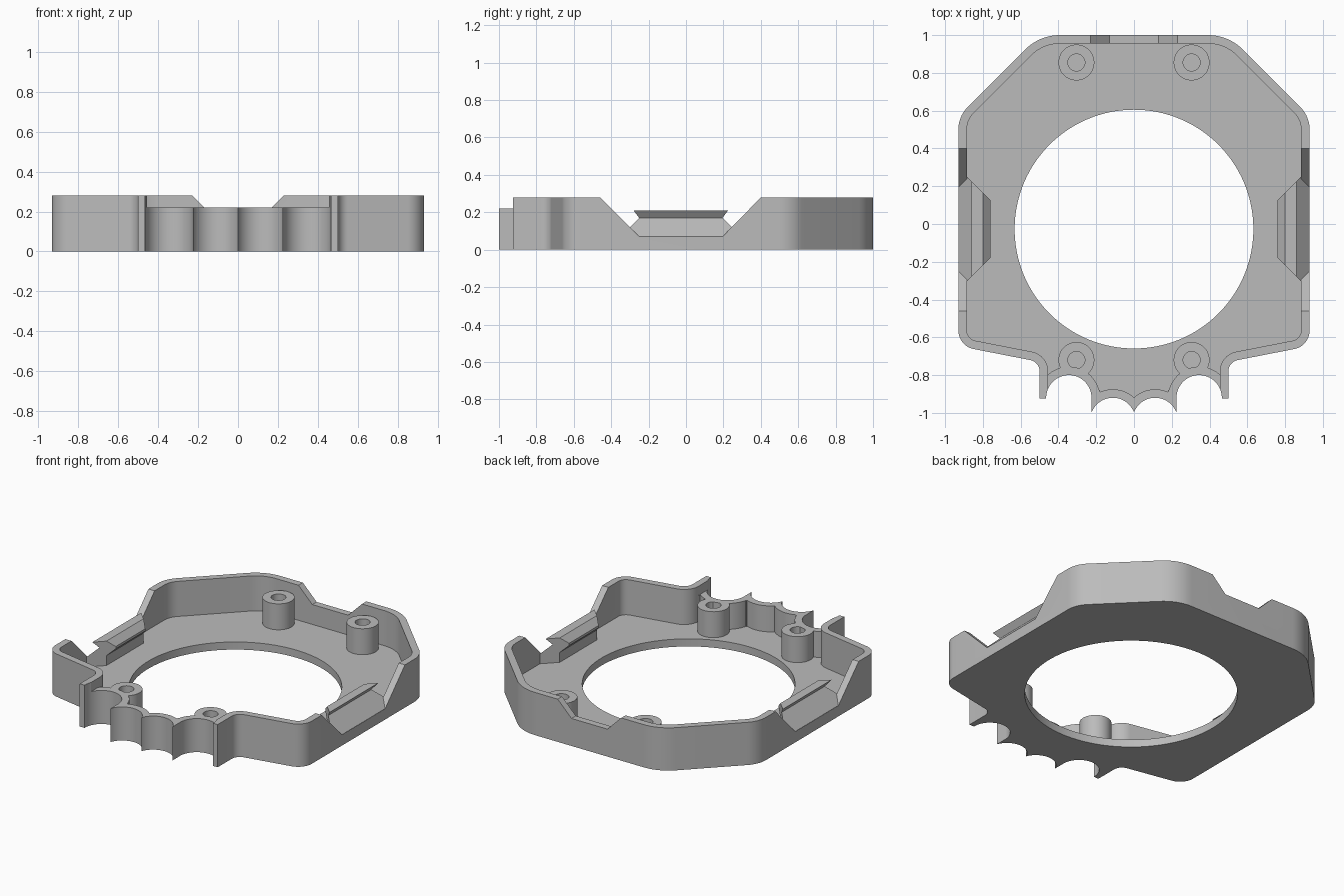
import bpy, bmesh, math
from mathutils import Vector

cube = bpy.data.objects.get("Cube")
if cube:
    bpy.data.objects.remove(cube, do_unlink=True)

HEIGHT, FLOOR, FRONT_TOP, WALL = 0.28, 0.05, 0.22, 0.045

grey = bpy.data.materials.new("light grey")
grey.use_nodes = True
colour = (0.5, 0.5, 0.5, 1)
grey.diffuse_color = colour
grey.node_tree.nodes["Principled BSDF"].inputs["Base Color"].default_value = colour


def prism(name, start, end):
    """Solid between two matching rings of points."""
    bm = bmesh.new()
    a = [bm.verts.new(p) for p in start]
    b = [bm.verts.new(p) for p in end]
    n = len(a)
    bm.faces.new(a)
    bm.faces.new(b[::-1])
    for i in range(n):
        j = (i + 1) % n
        bm.faces.new((a[j], a[i], b[i], b[j]))
    bmesh.ops.recalc_face_normals(bm, faces=bm.faces)
    mesh = bpy.data.meshes.new(name)
    bm.to_mesh(mesh)
    bm.free()
    ob = bpy.data.objects.new(name, mesh)
    bpy.context.collection.objects.link(ob)
    mesh.materials.append(grey)
    return ob


def extrude_z(name, pts, z0, z1):
    return prism(name, [(x, y, z0) for x, y in pts], [(x, y, z1) for x, y in pts])


def disc(name, x, y, r, z0, z1, sides=64):
    turn = [math.tau * i / sides for i in range(sides)]
    return extrude_z(name, [(x + r * math.cos(t), y + r * math.sin(t)) for t in turn], z0, z1)


def cut(ob, *cutters):
    """Subtract each cutter and delete it."""
    for c in cutters:
        mod = ob.modifiers.new("cut", 'BOOLEAN')
        mod.operation, mod.solver, mod.object = 'DIFFERENCE', 'EXACT', c
        bpy.context.view_layer.objects.active = ob
        bpy.ops.object.modifier_apply(modifier=mod.name)
        bpy.data.objects.remove(c, do_unlink=True)


def rounded(corners, inset=0.0, steps=10):
    """Counter-clockwise outline with filleted corners, moved inward by inset."""
    out, n = [], len(corners)
    for i, (x, y, r) in enumerate(corners):
        p = Vector((x, y))
        d1 = (p - Vector(corners[i - 1][:2])).normalized()
        d2 = (Vector(corners[(i + 1) % n][:2]) - p).normalized()
        n1, n2 = Vector((-d1.y, d1.x)), Vector((-d2.y, d2.x))
        p = p + (n1 + n2) * inset / (1 + n1.dot(n2))
        side = 1 if d1.x * d2.y - d1.y * d2.x > 0 else -1
        if r == 0:
            out.append(tuple(p))
            continue
        r -= side * inset
        angle = d1.angle(d2)
        centre = p - d1 * r * math.tan(angle / 2) + n1 * side * r
        begin = math.atan2(-n1.y * side, -n1.x * side)
        for k in range(steps + 1):
            t = begin + side * angle * k / steps
            out.append((centre.x + r * math.cos(t), centre.y + r * math.sin(t)))
    return out


def scallops(extra, z0, z1):
    """Four round bites along the front edge."""
    return [disc("scallop", s * x, y, 0.12 + extra, z0, z1)
            for s in (-1, 1) for x, y in ((0.345, -0.92), (0.112, -1.04))]


# Outline corners of the right half: x, y, fillet radius
half = [(0.225, -1.0, 0), (0.225, -0.925, 0), (0.5, -0.925, 0), (0.5, -0.73, 0.06),
        (0.93, -0.646, 0.10), (0.93, 0.57, 0.17), (0.5, 1.0, 0.26)]
corners = half + [(-x, y, r) for x, y, r in reversed(half)]

# Tray body with scalloped front
tray = extrude_z("tray_body", rounded(corners), 0, HEIGHT)
cut(tray, *scallops(0, -0.1, 0.5))

# Hollow inside, leaving an even wall
cavity = extrude_z("cavity", rounded(corners, WALL), FLOOR, 0.4)
cut(cavity, *scallops(WALL, -0.1, 0.5))
cut(tray, cavity)

# Large round opening and lowered front wall
cut(tray, disc("opening", 0, -0.027, 0.632, -0.1, 0.15, 128))
w = 0.4555
cut(tray, extrude_z("front_cut", [(-w, -1.1), (w, -1.1), (w, -0.7), (-w, -0.7)], FRONT_TOP, 0.4))

# Sloped notch in the back wall
notch = [(-0.25, 0.30), (-0.13, 0.18), (0.13, 0.18), (0.25, 0.30)]
cut(tray, prism("back_notch", [(x, 0.93, z) for x, z in notch], [(x, 1.1, z) for x, z in notch]))

# Sloped notches in both side walls
notch = [(-0.48, 0.30), (-0.25, 0.07), (0.195, 0.07), (0.42, 0.30)]
for s in (-1, 1):
    cut(tray, prism("side_notch", [(s * 0.87, y, z) for y, z in notch],
                    [(s * 1.1, y, z) for y, z in notch]))
parts = [tray]

# Hooked clips inside the side notches, ends tapering inward
hook = [(0.929, 0.03), (0.929, 0.071), (0.83, 0.17), (0.86, 0.21), (0.80, 0.21),
        (0.76, 0.17), (0.76, 0.155), (0.80, 0.115), (0.80, 0.03)]
for s, side in ((-1, "right"), (1, "left")):
    parts.append(prism(side + "_clip",
                       [(s * x, -0.30 - (x - 0.88), z) for x, z in hook],
                       [(s * x, 0.245 + (x - 0.88), z) for x, z in hook]))

# Screw posts with blind holes
for s, side in ((-1, "right"), (1, "left")):
    for y, end in ((-0.72, "front"), (0.855, "back")):
        post = disc(f"{end}_{side}_post", s * 0.305, y, 0.095, 0.03, FRONT_TOP, 48)
        cut(post, disc("hole", s * 0.305, y, 0.045, FLOOR, 0.4, 32))
        if end == "front":
            cut(post, *scallops(0, -0.1, 0.5))
        parts.append(post)

# Smooth the curved walls, keep edges sharp
bpy.ops.object.select_all(action='DESELECT')
for ob in parts:
    ob.select_set(True)
bpy.context.view_layer.objects.active = tray
bpy.ops.object.shade_smooth_by_angle(angle=math.radians(25))
